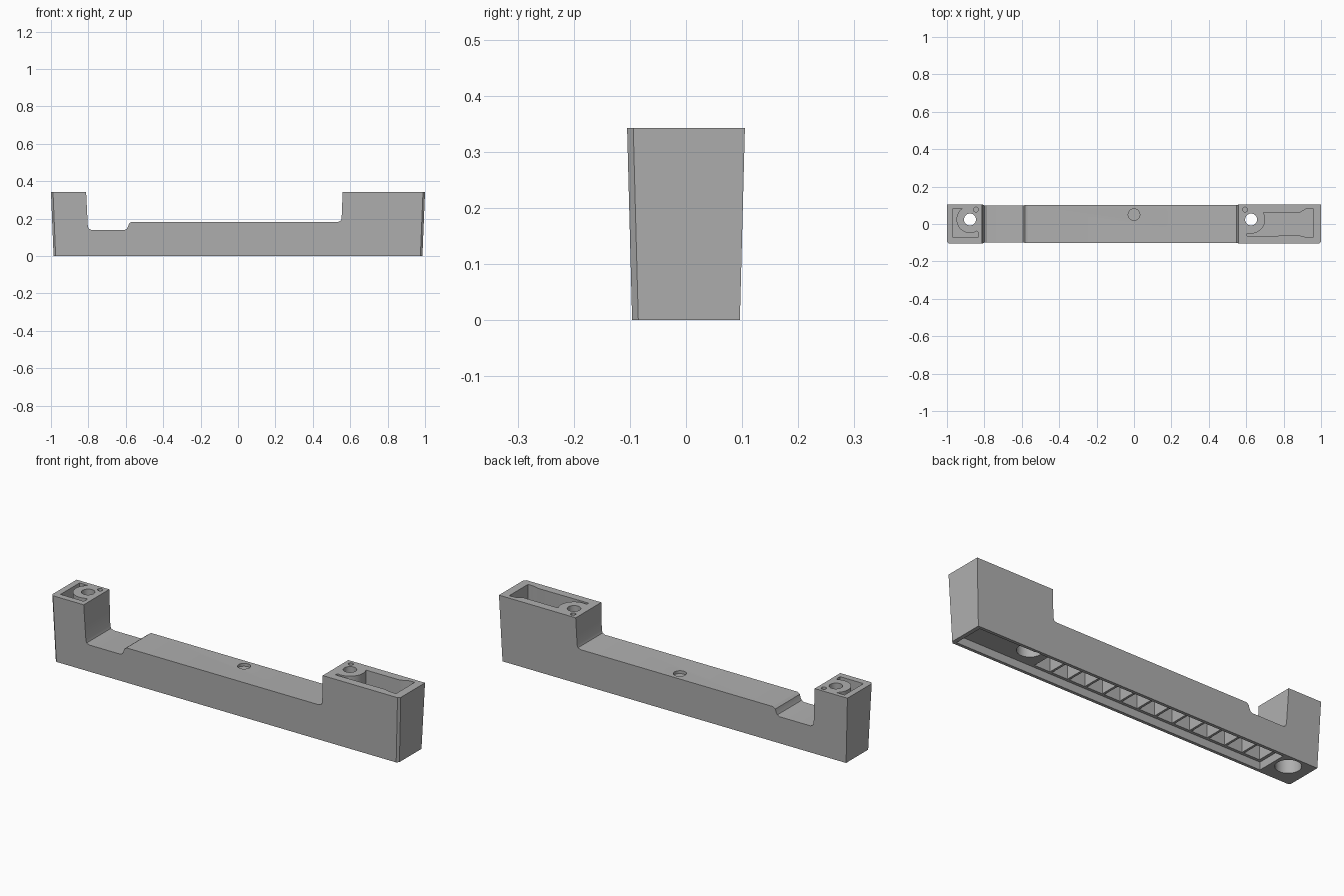
import bpy, bmesh, math

cube = bpy.data.objects.get("Cube")
if cube:
    bpy.data.objects.remove(cube, do_unlink=True)

H = 0.343  # overall height

grey = bpy.data.materials.new("plain grey")
grey.use_nodes = True
grey.diffuse_color = (0.43, 0.43, 0.43, 1)
grey.node_tree.nodes["Principled BSDF"].inputs["Base Color"].default_value = (0.43, 0.43, 0.43, 1)


def loft(name, low, high):
    """Solid between two matching closed loops of 3D points."""
    bm = bmesh.new()
    a = [bm.verts.new(p) for p in low]
    b = [bm.verts.new(p) for p in high]
    bm.faces.new(a[::-1])
    bm.faces.new(b)
    n = len(a)
    for i in range(n):
        j = (i + 1) % n
        bm.faces.new((a[i], a[j], b[j], b[i]))
    bmesh.ops.recalc_face_normals(bm, faces=bm.faces)
    me = bpy.data.meshes.new(name)
    bm.to_mesh(me)
    bm.free()
    me.materials.append(grey)
    ob = bpy.data.objects.new(name, me)
    bpy.context.collection.objects.link(ob)
    return ob


def prism(pts, z0, z1):
    return loft("cutter", [(x, y, z0) for x, y in pts], [(x, y, z1) for x, y in pts])


def arc(cx, cy, r, a0, a1, n):
    return [(cx + r * math.cos(math.radians(a0 + (a1 - a0) * i / n)),
             cy + r * math.sin(math.radians(a0 + (a1 - a0) * i / n))) for i in range(n + 1)]


def rect(x0, x1, y0, y1):
    return [(x0, y0), (x1, y0), (x1, y1), (x0, y1)]


def hole(x, y, r, z0, z1, n=40):
    return prism(arc(x, y, r, 0, 360, n)[:-1], z0, z1)


def outline(hx, hy, z, c=0.011):
    """Block outline with chamfered front corners."""
    return [(-hx, hy, z), (-hx, -hy + c, z), (-hx + c, -hy, z),
            (hx - c, -hy, z), (hx, -hy + c, z), (hx, hy, z)]


def cut(ob, cutter):
    cutter.hide_render = True
    m = ob.modifiers.new("cut", "BOOLEAN")
    m.operation = "DIFFERENCE"
    m.solver = "EXACT"
    m.object = cutter
    bpy.context.view_layer.objects.active = ob
    bpy.ops.object.modifier_apply(modifier=m.name)
    bpy.data.objects.remove(cutter, do_unlink=True)


# Drafted outer block
body = loft("handle_body", outline(0.986, 0.096, 0), outline(1.0, 0.105, H))

# Notch between the two end towers, with rounded corners
side = [(-0.815, 0.40), (-0.803, 0.16), (-0.798, 0.147), (-0.785, 0.14),
        (-0.607, 0.14), (-0.594, 0.146), (-0.587, 0.16), (-0.583, 0.174), (-0.57, 0.183),
        (0.535, 0.183), (0.549, 0.189), (0.554, 0.202), (0.562, 0.40)]
cut(body, loft("cutter", [(x, -0.2, z) for x, z in side], [(x, 0.2, z) for x, z in side]))

# Underside recess and the row of ribbed cells above it
cut(body, prism(rect(-0.80, 0.965, -0.08, 0.08), -0.1, 0.04))
cells, left, right = 13, -0.79, 0.53
step = (right - left) / cells
for i in range(cells):
    x0 = left + i * step
    top = 0.118 if x0 < -0.5 else 0.155
    cut(body, prism(rect(x0 + 0.006, x0 + step - 0.006, -0.065, 0.065), 0.02, top))

# Tower pockets wrapping around the screw bosses
left_pocket = ([(-0.968, -0.072), (-0.834, -0.072), (-0.834, -0.045)]
               + arc(-0.877, 0.024, 0.072, -60, -235, 24) + [(-0.968, 0.083)])
right_pocket = ([(0.604, -0.064), (0.888, -0.062), (0.92, -0.070), (0.957, -0.072),
                 (0.957, 0.083), (0.92, 0.080), (0.888, 0.062)]
                + arc(0.626, 0.024, 0.075, 30, -100, 20) + [(0.604, -0.05)])
for pocket in (left_pocket, right_pocket):
    cut(body, prism(pocket, 0.065, 0.5))

# Screw holes, wider bores from below, and small pin holes
for cx, px in ((-0.877, -0.845), (0.626, 0.594)):
    cut(body, hole(cx, 0.024, 0.06, -0.1, 0.25))
    cut(body, hole(cx, 0.024, 0.032, 0.2, 0.5))
    cut(body, hole(px, 0.077, 0.013, 0.28, 0.5, 20))

# Shallow round dimple on the middle bar
cut(body, hole(0, 0.05, 0.031, 0.168, 0.3))

bpy.ops.object.select_all(action="DESELECT")
body.select_set(True)
bpy.context.view_layer.objects.active = body
bpy.ops.object.shade_smooth_by_angle(angle=math.radians(25))
